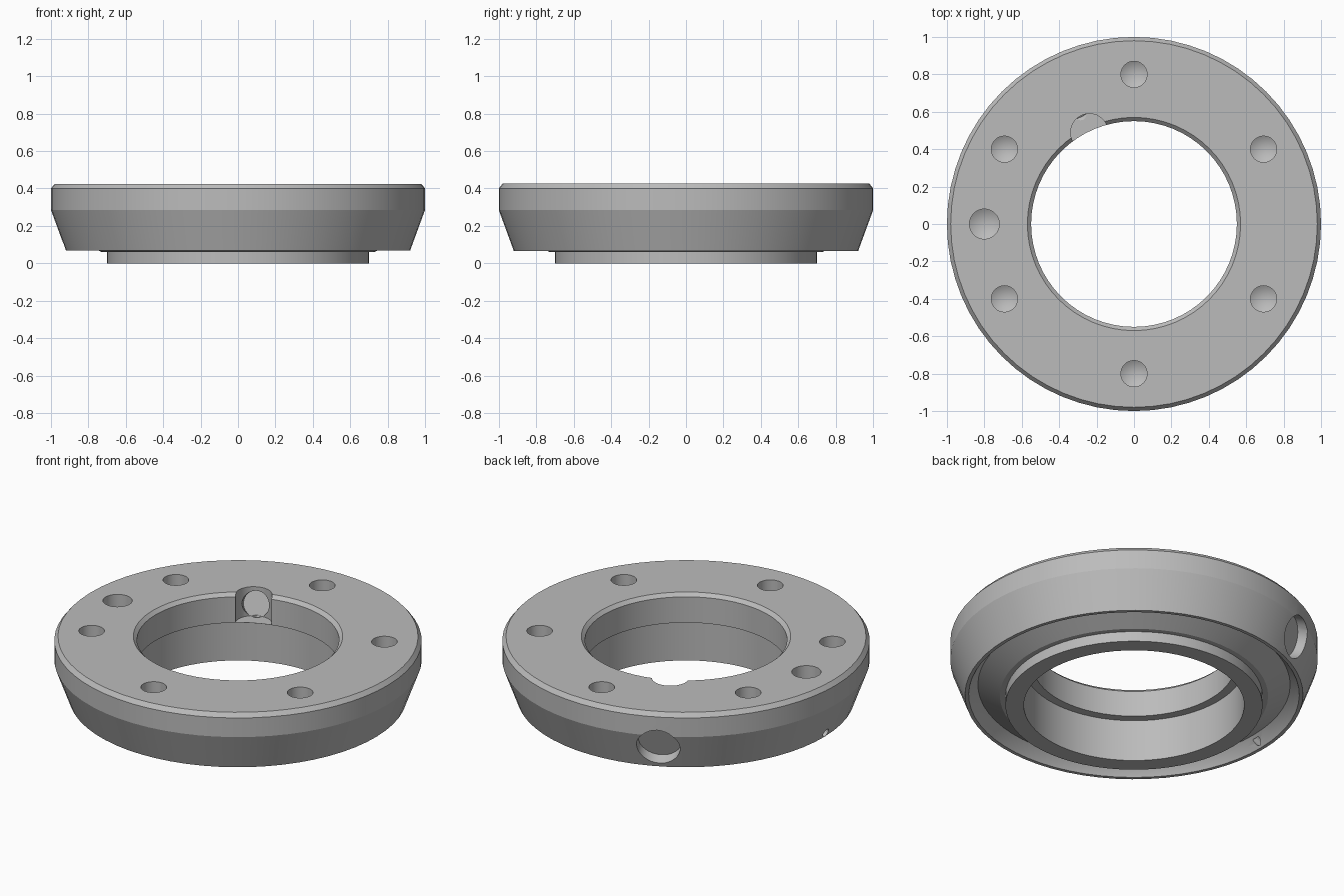
import bpy, bmesh
from math import cos, sin, tan, radians, pi
from mathutils import Vector

if "Cube" in bpy.data.objects:
    bpy.data.objects.remove(bpy.data.objects["Cube"])

steel = bpy.data.materials.new("grey_steel")
steel.use_nodes = True
steel.diffuse_color = (0.5, 0.5, 0.5, 1)
steel.node_tree.nodes["Principled BSDF"].inputs["Base Color"].default_value = (0.5, 0.5, 0.5, 1)


def lathe(name, profile, segments, closed=False):
    """Revolve (radius, height) points about z."""
    bm = bmesh.new()
    verts = [bm.verts.new((r, 0, z)) for r, z in profile]
    pairs = list(zip(verts, verts[1:] + verts[:1])) if closed else list(zip(verts, verts[1:]))
    edges = [bm.edges.new(p) for p in pairs]
    bmesh.ops.spin(bm, geom=verts + edges, cent=(0, 0, 0), axis=(0, 0, 1),
                   angle=2 * pi, steps=segments, use_duplicate=False)
    bmesh.ops.remove_doubles(bm, verts=bm.verts, dist=1e-5)
    bmesh.ops.recalc_face_normals(bm, faces=bm.faces)
    mesh = bpy.data.meshes.new(name)
    bm.to_mesh(mesh)
    bm.free()
    mesh.materials.append(steel)
    obj = bpy.data.objects.new(name, mesh)
    bpy.context.collection.objects.link(obj)
    return obj


def polar(radius, degrees, z):
    a = radians(degrees)
    return Vector((radius * cos(a), radius * sin(a), z))


def drill(target, name, start, direction, radius, length, tip=0.0, segments=32):
    """Cut a round hole from start along direction, with an optional pointed end."""
    shape = [(0, 0), (radius, 0), (radius, length), (0, length + tip)]
    cutter = lathe(name, shape, segments)
    cutter.location = start
    cutter.rotation_mode = "QUATERNION"
    cutter.rotation_quaternion = Vector(direction).to_track_quat("Z", "Y")
    cutter.hide_render = True
    mod = target.modifiers.new(name, "BOOLEAN")
    mod.operation, mod.solver, mod.object = "DIFFERENCE", "EXACT", cutter
    bpy.context.view_layer.objects.active = target
    bpy.ops.object.modifier_apply(modifier=mod.name)
    bpy.data.objects.remove(cutter)


# Ring body: tapered outside, stepped bore, grooved underside with a locating lip
top = 0.425
ring = lathe("ring_body", [
    (0.55, 0.405), (0.57, top), (0.98, top), (1.0, 0.40), (1.0, 0.285),
    (0.92, 0.067), (0.90, 0.067), (0.88, 0.10), (0.85, 0.13), (0.73, 0.06),
    (0.70, 0.06), (0.70, 0), (0.60, 0), (0.60, 0.25), (0.55, 0.25)], 64, closed=True)

# Six bolt holes and one larger hole in the top face
down = (0, 0, -1)
for i in range(6):
    drill(ring, "bolt_hole", polar(0.8, 30 + 60 * i, top + 0.05), down, 0.07, 0.17, 0.04)
drill(ring, "large_hole", polar(0.8, 180, top + 0.05), down, 0.08, 0.17, 0.045)

# Round slot in the upper bore
key_angle, slope = 116, radians(20)
drill(ring, "bore_slot", polar(0.545, key_angle, top + 0.1), down, 0.10, top + 0.1 - 0.251)


def tilted(degrees):
    """Inward direction square to the tapered wall."""
    return polar(-cos(slope), degrees, sin(slope))


# Tilted recess in the tapered wall, and its narrower end in the slot
axis = tilted(key_angle)
mouth = polar(0.965, key_angle, 0.205)
drill(ring, "wall_recess", mouth - axis * 0.2, axis, 0.12, 0.26)
drill(ring, "slot_recess", mouth + axis * 0.44, -axis, 0.075, 0.12)

# Small drain hole low on the tapered wall
axis = tilted(180)
drill(ring, "drain_hole", polar(0.93, 180, 0.092) - axis * 0.1, axis, 0.025, 0.17, segments=16)

# Smooth curved walls, crisp edges
bpy.ops.object.select_all(action="DESELECT")
ring.select_set(True)
bpy.context.view_layer.objects.active = ring
bpy.ops.object.shade_smooth_by_angle(angle=radians(15))
